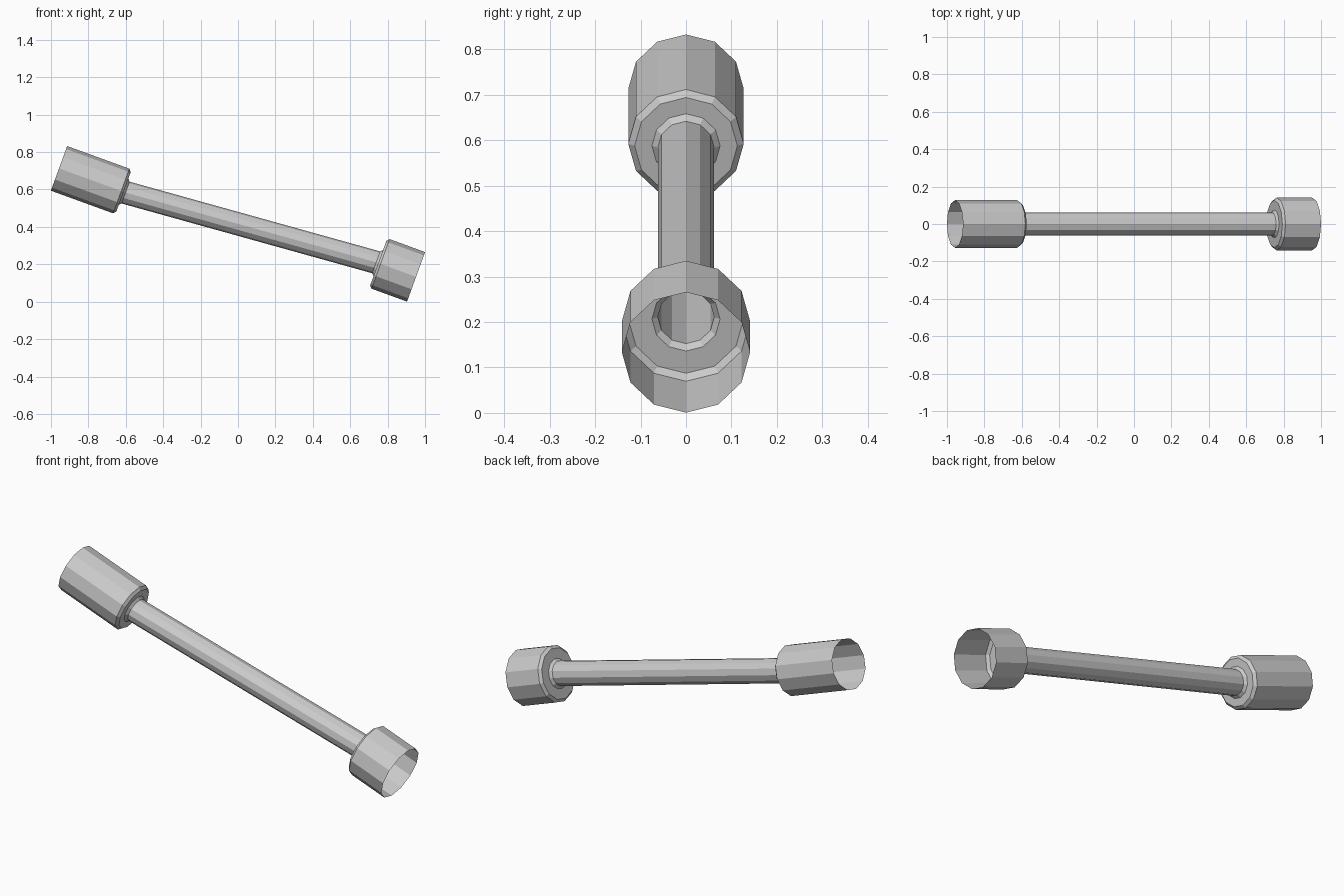
import bpy, bmesh
from math import sin, cos, pi, radians
from mathutils import Vector

if "Cube" in bpy.data.objects:
    bpy.data.objects.remove(bpy.data.objects["Cube"])

SIDES = 12
TILT = radians(20)
AXIS = Vector((cos(TILT), 0, -sin(TILT)))   # socket axis
UP = Vector((sin(TILT), 0, cos(TILT)))      # across the axis
SIDE = Vector((0, 1, 0))


def ring_points(center, radius):
    return [center + radius * (UP * cos(2 * pi * k / SIDES) + SIDE * sin(2 * pi * k / SIDES))
            for k in range(SIDES)]


def socket_rings(mouth, radius, length, sign):
    """Open mouth, wall, chamfered shoulder, fillet into the shaft."""
    profile = [(0, radius), (length, radius), (length + 0.013, radius - 0.014),
               (length + 0.013, 0.075), (length + 0.025, 0.062)]
    return [ring_points(mouth + AXIS * sign * d, r) for d, r in profile]


# Upper socket, shaft and lower socket form one continuous open shell
upper = socket_rings(Vector((-0.957, 0, 0.713)), 0.127, 0.354, 1)
lower = socket_rings(Vector((0.952, 0, 0.133)), 0.141, 0.202, -1)
rings = upper + lower[::-1]

bm = bmesh.new()
loops = [[bm.verts.new(p) for p in ring] for ring in rings]
for a, b in zip(loops, loops[1:]):
    for k in range(SIDES):
        n = (k + 1) % SIDES
        bm.faces.new((a[k], b[k], b[n], a[n]))

mesh = bpy.data.meshes.new("socketed_strut")
bm.to_mesh(mesh)
bm.free()
obj = bpy.data.objects.new("socketed_strut", mesh)
bpy.context.collection.objects.link(obj)
